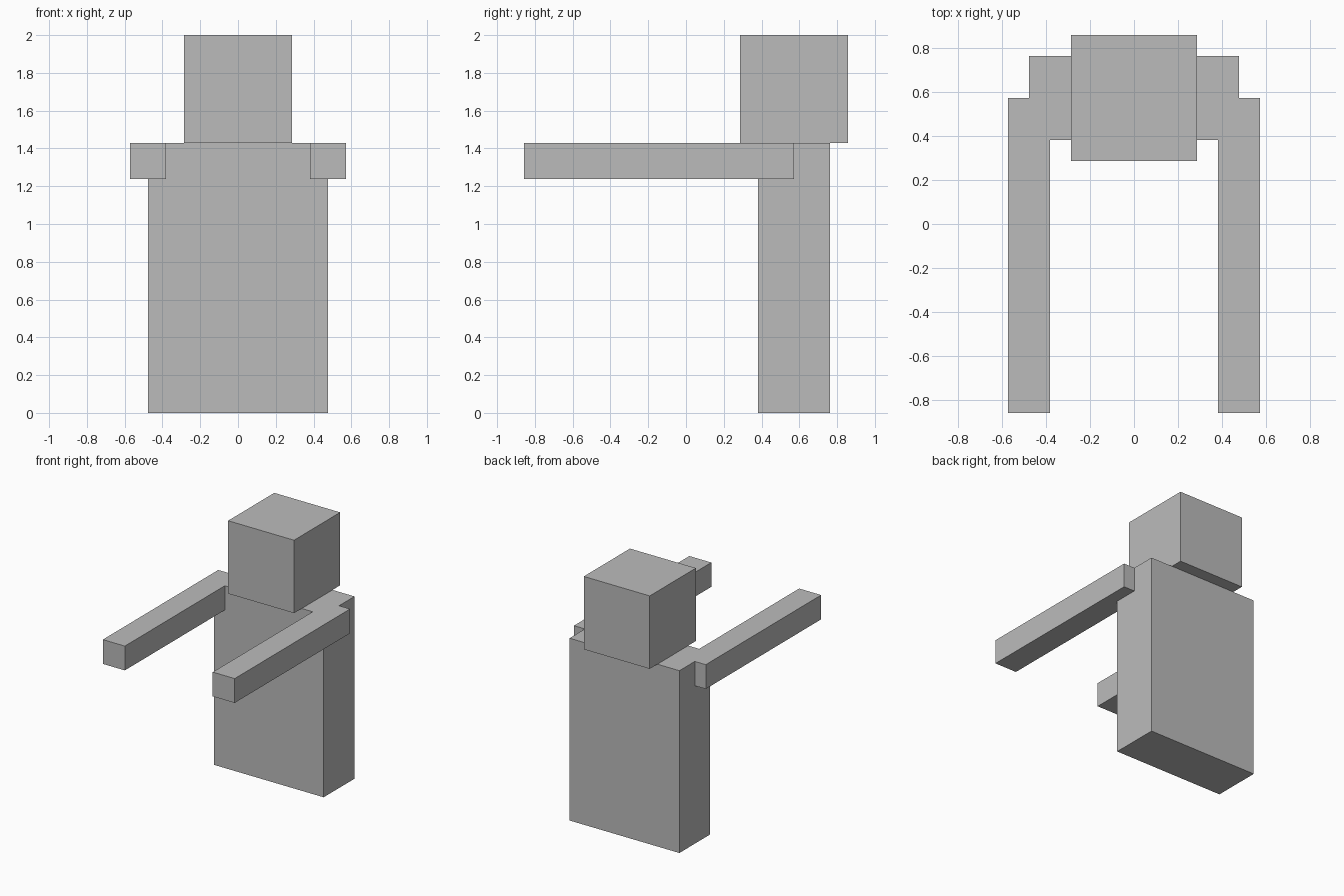
import bpy
from mathutils import Vector

if "Cube" in bpy.data.objects:
    bpy.data.objects.remove(bpy.data.objects["Cube"])

U = 2 / 21  # one block unit

grey = bpy.data.materials.new("plain grey")
grey.diffuse_color = (0.5, 0.5, 0.5, 1)
grey.use_nodes = True
grey.node_tree.nodes["Principled BSDF"].inputs["Base Color"].default_value = grey.diffuse_color


def box(name, low, high):
    """Box between two corners given in block units."""
    low, high = Vector(low) * U, Vector(high) * U
    bpy.ops.mesh.primitive_cube_add(size=1, location=(low + high) / 2)
    ob = bpy.context.object
    ob.name = name
    ob.scale = high - low
    bpy.ops.object.transform_apply(location=False, rotation=False, scale=True)
    ob.data.materials.append(grey)
    return ob


# Upright slab body and cube head
box("body", (-5, 4, 0), (5, 8, 15))
box("head", (-3, 3, 15), (3, 9, 21))

# Arms stretched forward, overlapping the shoulders
for side, x in (("left", -6), ("right", 4)):
    box(side + "_arm", (x, -9, 13), (x + 2, 6, 15))
